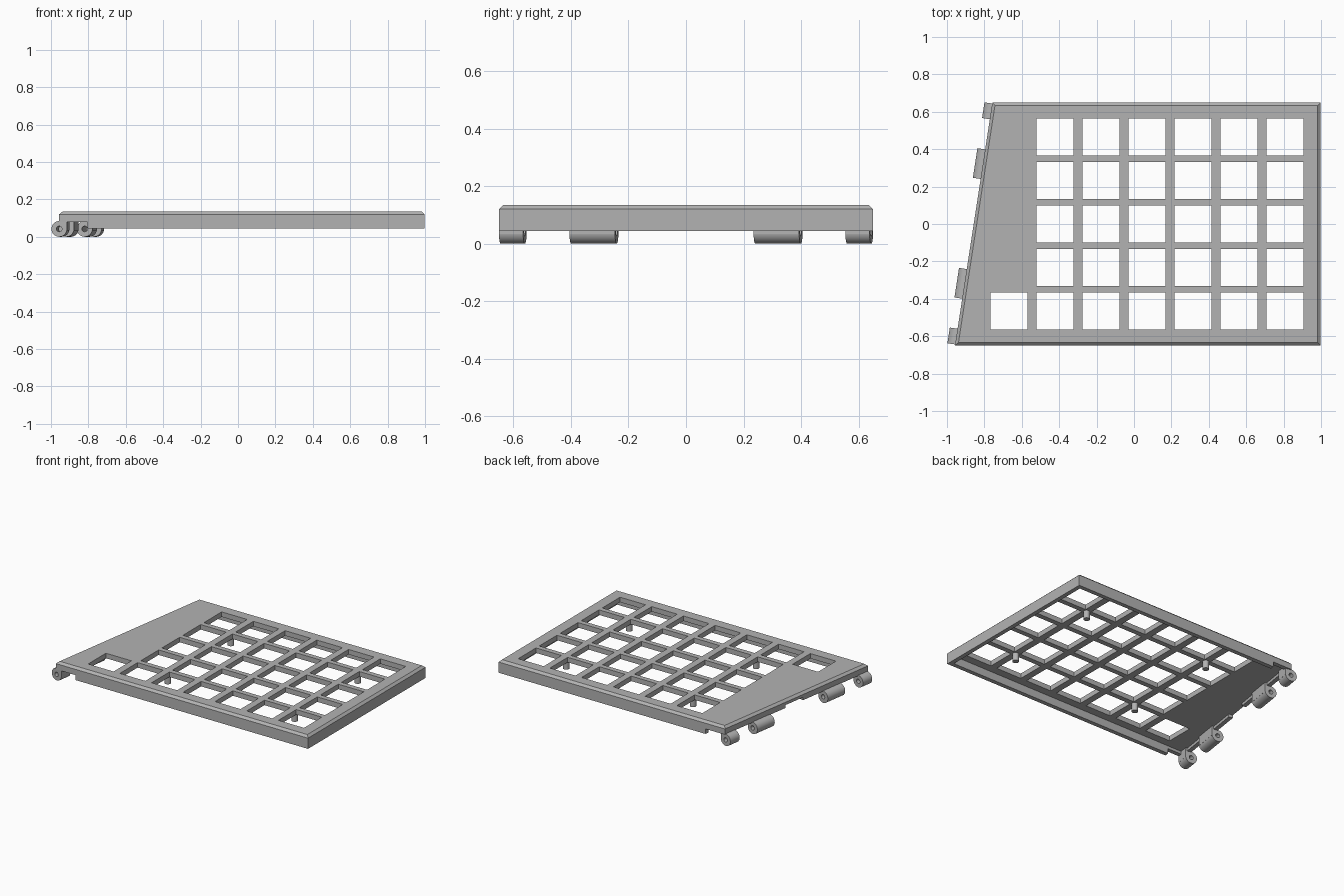
import bpy, bmesh, math
from mathutils import Matrix, Vector

if "Cube" in bpy.data.objects:
    bpy.data.objects.remove(bpy.data.objects["Cube"])

grey = bpy.data.materials.new("plain grey")
grey.use_nodes = True
COLOR = (0.45, 0.45, 0.45, 1)
grey.diffuse_color = COLOR
grey.node_tree.nodes["Principled BSDF"].inputs["Base Color"].default_value = COLOR

RIGHT, HALF = 0.998, 0.65
LEAN = math.atan2(0.2, 1.3)          # slant of the hinged edge


def left_x(y):
    return -0.857 + y * math.tan(LEAN)


def outline(inset):
    y, shift = HALF - inset, inset / math.cos(LEAN)
    return [(left_x(-y) + shift, -y), (RIGHT - inset, -y),
            (RIGHT - inset, y), (left_x(y) + shift, y)]


def make(name, bm):
    bmesh.ops.recalc_face_normals(bm, faces=bm.faces)
    mesh = bpy.data.meshes.new(name)
    bm.to_mesh(mesh)
    bm.free()
    mesh.materials.append(grey)
    obj = bpy.data.objects.new(name, mesh)
    bpy.context.collection.objects.link(obj)
    return obj


def loft(name, layers):
    """Solid through stacked loops, given as (points, height)."""
    bm = bmesh.new()
    rings = [[bm.verts.new((x, y, z)) for x, y in pts] for pts, z in layers]
    for a, b in zip(rings, rings[1:]):
        for i in range(len(a)):
            j = (i + 1) % len(a)
            bm.faces.new((a[i], a[j], b[j], b[i]))
    bm.faces.new(rings[0])
    bm.faces.new(rings[-1])
    return make(name, bm)


def add_box(bm, center, size, turn=0):
    m = Matrix.Translation(center) @ Matrix.Rotation(turn, 4, 'Z') @ Matrix.Diagonal((*size, 1))
    bmesh.ops.create_cube(bm, size=1, matrix=m)


def cut(target, cutter):
    cutter.hide_render = True
    cutter.hide_viewport = True
    mod = target.modifiers.new(cutter.name, 'BOOLEAN')
    mod.operation = 'DIFFERENCE'
    mod.solver = 'EXACT'
    mod.object = cutter


# Chamfered shell, hollow underneath
shell = loft("case_shell", [(outline(0), 0.045), (outline(0), 0.12), (outline(0.016), 0.135)])
cut(shell, loft("cavity_cutter", [(outline(0.03), -0.1), (outline(0.03), 0.1)]))

# Clearance along the hinged edge
bm = bmesh.new()
add_box(bm, (-0.857, 0, 0), (0.3, 1.6, 0.16), -LEAN)
cut(shell, make("hinge_clearance_cutter", bm))
bm = bmesh.new()
add_box(bm, (-0.857, 0.02, 0.05), (0.12, 0.16, 0.1), -LEAN)
cut(shell, make("cable_notch_cutter", bm))

# Key openings: a grid plus one extra in the front row
PX, PY, X0 = 0.246, 0.2327, -0.4225
keys = [(c, r) for c in range(6) for r in range(-2, 3)] + [(-1, -2)]
bm = bmesh.new()
for c, r in keys:
    add_box(bm, (X0 + c * PX, r * PY, 0.1), (0.198, 0.197, 0.3))
cut(shell, make("key_opening_cutter", bm))

# Support posts below the grid crossings
for c in (0.5, 4.5):
    for r in (-1.5, 1.5):
        bm = bmesh.new()
        bmesh.ops.create_cone(bm, cap_ends=True, segments=24, radius1=0.021, radius2=0.021,
                              depth=0.065, matrix=Matrix.Translation((X0 + c * PX, r * PY, 0.0775)))
        make("support_post", bm)


# Hinge knuckles: bored barrels with a web up to the shell
def knuckle(name, y, length):
    segs, radius, bore = 32, 0.042, 0.015
    place = Matrix.Translation((left_x(y), y, radius)) @ Matrix.Rotation(-LEAN, 4, 'Z')
    bm = bmesh.new()
    rings = []
    for r, e in ((radius, -0.5), (radius, 0.5), (bore, 0.5), (bore, -0.5)):
        rings.append([bm.verts.new(place @ Vector((r * math.cos(a), e * length, r * math.sin(a))))
                      for a in (math.tau * i / segs for i in range(segs))])
    for k in range(4):
        a, b = rings[k], rings[(k + 1) % 4]
        for i in range(segs):
            j = (i + 1) % segs
            bm.faces.new((a[i], a[j], b[j], b[i]))
    obj = make(name, bm)
    for p in obj.data.polygons:
        p.use_smooth = True
    bpy.context.view_layer.objects.active = obj
    obj.select_set(True)
    bpy.ops.object.shade_smooth_by_angle(angle=math.radians(35))
    obj.select_set(False)
    bm = bmesh.new()
    add_box(bm, place @ Vector((0.03, 0, 0.026)), (0.024, length, 0.068), -LEAN)
    make(name + "_web", bm)


for side, label in ((-1, "front"), (1, "back")):
    knuckle(label + "_end_knuckle", side * 0.602, 0.085)
    knuckle(label + "_inner_knuckle", side * 0.32, 0.16)
